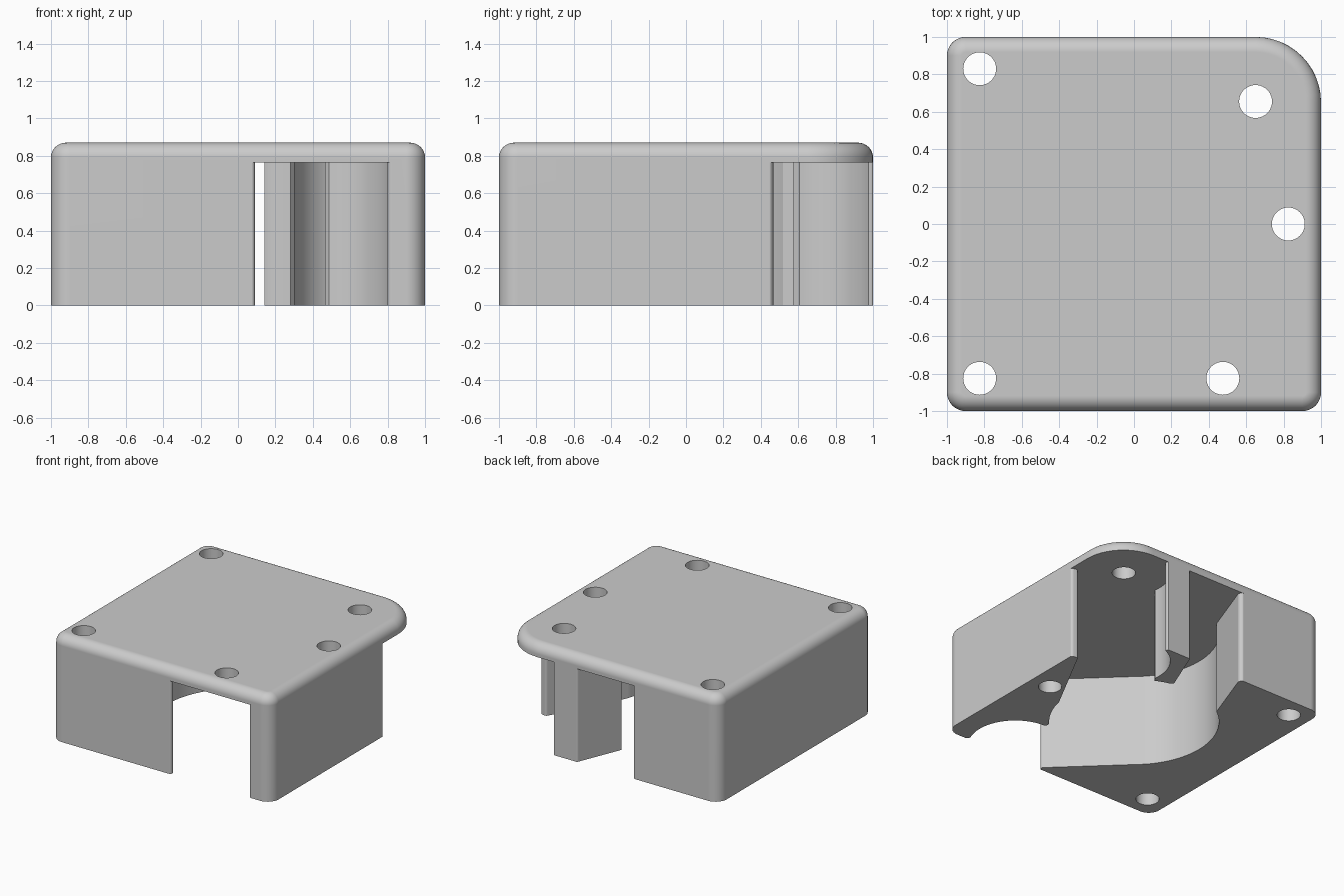
import bpy, bmesh, math
from mathutils import Vector

if "Cube" in bpy.data.objects:
    bpy.data.objects.remove(bpy.data.objects["Cube"])

grey = bpy.data.materials.new("light_grey")
grey.diffuse_color = (0.6, 0.6, 0.6, 1)
grey.use_nodes = True
grey.node_tree.nodes["Principled BSDF"].inputs["Base Color"].default_value = grey.diffuse_color


def arc(cx, cy, r, a0, a1, n):
    """Points on a circle, from angle a0 to a1 in degrees."""
    angs = [math.radians(a0 + (a1 - a0) * i / n) for i in range(n + 1)]
    return [(cx + r * math.cos(a), cy + r * math.sin(a)) for a in angs]


def outline(points, n=6):
    """Turn (x, y, radius) corners into a loop with rounded corners."""
    out = []
    for i, p in enumerate(points):
        c = Vector(p[:2])
        if len(p) == 2:
            out.append(c)
            continue
        a = (Vector(points[i - 1][:2]) - c).normalized()
        b = (Vector(points[(i + 1) % len(points)][:2]) - c).normalized()
        half = math.acos(max(-1, min(1, a.dot(b)))) / 2
        centre = c + (a + b).normalized() * p[2] / math.sin(half)
        t = p[2] / math.tan(half)
        s, e = c + a * t - centre, c + b * t - centre
        turn = math.atan2(s.x * e.y - s.y * e.x, s.dot(e))
        start = math.degrees(math.atan2(s.y, s.x))
        out += [Vector(q) for q in arc(centre.x, centre.y, p[2], start,
                                       start + math.degrees(turn), n)]
    return out


def loft(name, rings):
    """Stack of equal-length loops (loop, z), capped at both ends."""
    bm = bmesh.new()
    rows = [[bm.verts.new((p[0], p[1], z)) for p in loop] for loop, z in rings]
    n = len(rows[0])
    for lo, hi in zip(rows, rows[1:]):
        for i in range(n):
            j = (i + 1) % n
            bm.faces.new((lo[i], lo[j], hi[j], hi[i]))
    bm.faces.new(rows[0][::-1])
    bm.faces.new(rows[-1])
    bmesh.ops.recalc_face_normals(bm, faces=bm.faces)
    me = bpy.data.meshes.new(name)
    bm.to_mesh(me)
    bm.free()
    me.materials.append(grey)
    ob = bpy.data.objects.new(name, me)
    bpy.context.collection.objects.link(ob)
    return ob


def cut(body, cutter):
    bpy.context.view_layer.objects.active = body
    m = body.modifiers.new("cut", 'BOOLEAN')
    m.operation, m.solver, m.object = 'DIFFERENCE', 'EXACT', cutter
    bpy.ops.object.modifier_apply(modifier=m.name)
    bpy.data.objects.remove(cutter)


# Block: three small corners, one large corner, rounded top edge
def block_loop(inset):
    loop = []
    for sx, sy, r, a in ((1, 1, .35, 0), (-1, 1, .1, 90),
                         (-1, -1, .1, 180), (1, -1, .1, 270)):
        loop += arc(sx * (1 - r), sy * (1 - r), r - inset, a, a + 90, 12)
    return loop


TOP, CEILING, FILLET = 0.87, 0.765, 0.08
rings = [(block_loop(0), 0)]
for i in range(9):
    a = math.pi / 2 * i / 8
    rings.append((block_loop(FILLET * (1 - math.cos(a))),
                  TOP - FILLET + FILLET * math.sin(a)))
housing = loft("housing", rings)

# Chamber: round centre, two hole pockets and mouths around a free post
R = 0.64
E = 1.001
chamber = (
    # front mouth, right side, and the pocket behind it
    [(.0, -1.1), (.87, -1.1), (.87, -E), (.785, -E, .03)]
    + arc(.475, -.825, .35, -20, 88, 24) + [(.466, -.454)]
    # round wall up to the right mouth
    + arc(0, 0, R, -42, -12, 8)
    + [(.945, .47, .02), (E, .46, .025), (E, .41), (1.1, .41), (1.1, 1.1)]
    # post: pocket side, tip, left side
    + [(.46, 1.1), (.46, E), (.505, E, .012)]
    + arc(.65, .655, .35, 114, 188, 18)
    + arc(0, 0, R, 64, 75, 4)
    + [(.141, .635), (.29, E, .02), (.36, E), (.36, 1.1)]
    # back mouth, left side
    + [(-.28, 1.1), (-.28, E), (-.2, E, .03)]
    # round wall, then the straight run to the front mouth
    + arc(0, 0, R, 126, 223, 28)
    + [(.12, -E, .02), (.0, -E)]
)
loop = outline(chamber)
cut(housing, loft("chamber_cutter", [(loop, -.1), (loop, CEILING)]))

# Screw holes
for x, y in ((-.825, .83), (-.825, -.825), (.475, -.825), (.825, 0), (.65, .655)):
    ring = arc(x, y, .088, 0, 360, 40)[:-1]
    cut(housing, loft("hole_cutter", [(ring, -.2), (ring, 1.1)]))

# Smooth shading with flat walls kept flat
bpy.ops.object.select_all(action='DESELECT')
housing.select_set(True)
bpy.context.view_layer.objects.active = housing
bpy.ops.object.shade_smooth_by_angle(angle=math.radians(30))
wn = housing.modifiers.new("even_normals", 'WEIGHTED_NORMAL')
wn.keep_sharp = True
